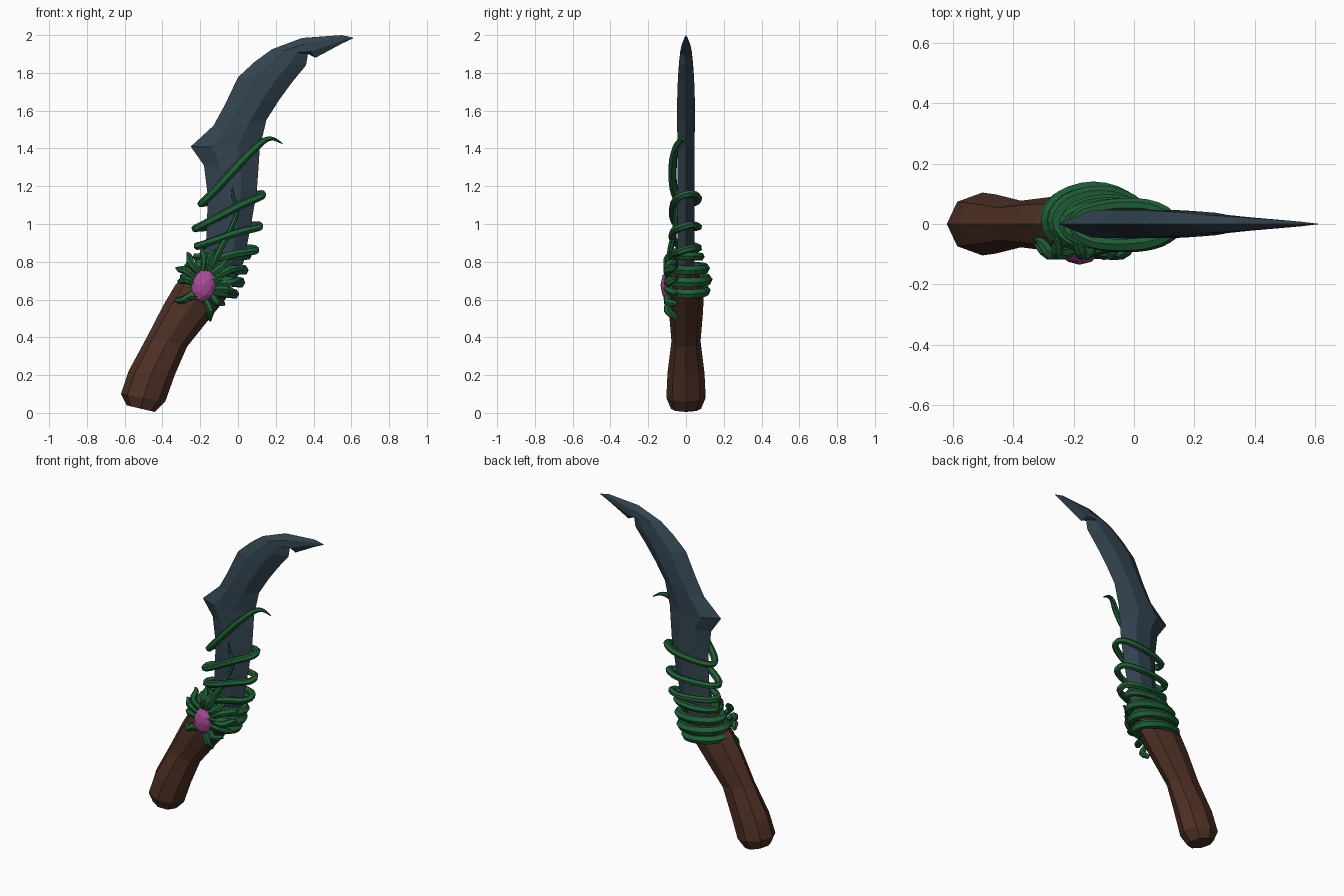
import bpy, bmesh, math
from mathutils import Vector, Matrix

if "Cube" in bpy.data.objects:
    bpy.data.objects.remove(bpy.data.objects["Cube"])


def material(name, rgb):
    m = bpy.data.materials.new(name)
    m.diffuse_color = (*rgb, 1)
    m.use_nodes = True
    m.node_tree.nodes["Principled BSDF"].inputs["Base Color"].default_value = m.diffuse_color
    return m


STEEL = material("dark blue steel", (0.032, 0.056, 0.078))
WOOD = material("dark brown wood", (0.076, 0.029, 0.018))
VINE = material("vine green", (0.015, 0.112, 0.040))
GEM = material("pink gem", (0.40, 0.07, 0.31))


def add_object(name, mesh, mat):
    mesh.materials.clear()
    mesh.materials.append(mat)
    ob = bpy.data.objects.new(name, mesh)
    bpy.context.collection.objects.link(ob)
    return ob


def loft(name, rings, mat):
    """Skin a list of equal rings and cap both ends."""
    bm = bmesh.new()
    vr = [[bm.verts.new(p) for p in ring] for ring in rings]
    n = len(vr[0])
    for a, b in zip(vr, vr[1:]):
        for i in range(n):
            j = (i + 1) % n
            bm.faces.new((a[i], a[j], b[j], b[i]))
    bm.faces.new(vr[0])
    bm.faces.new(vr[-1])
    bmesh.ops.recalc_face_normals(bm, faces=bm.faces)
    me = bpy.data.meshes.new(name)
    bm.to_mesh(me)
    bm.free()
    return add_object(name, me, mat)


def smooth_path(pts, closed=False, steps=3):
    """Catmull-Rom samples through (x, y, z, radius) points."""
    p = [Vector(q) for q in pts]
    n = len(p)
    get = (lambda i: p[i % n]) if closed else (lambda i: p[max(0, min(n - 1, i))])
    out = []
    for i in range(n if closed else n - 1):
        a, b, c, d = get(i - 1), get(i), get(i + 1), get(i + 2)
        for s in range(steps):
            t = s / steps
            out.append(0.5 * (2 * b + (c - a) * t + (2 * a - 5 * b + 4 * c - d) * t * t
                              + (3 * b - a - 3 * c + d) * t ** 3))
    if not closed:
        out.append(p[-1])
    return out


def tube(name, paths, mat, closed=False):
    """Six-sided tubes following the given paths."""
    cu = bpy.data.curves.new(name, 'CURVE')
    cu.dimensions = '3D'
    cu.bevel_depth = 1.0
    cu.bevel_resolution = 1
    cu.use_fill_caps = True
    for pts in paths:
        path = smooth_path(pts, closed)
        sp = cu.splines.new('POLY')
        sp.points.add(len(path) - 1)
        sp.use_cyclic_u = closed
        for pt, q in zip(sp.points, path):
            pt.co = (q[0], q[1], q[2], 1)
            pt.radius = max(q[3], 0.002)
    tmp = bpy.data.objects.new(name + "_curve", cu)
    bpy.context.collection.objects.link(tmp)
    bpy.context.view_layer.update()
    me = bpy.data.meshes.new_from_object(tmp.evaluated_get(bpy.context.evaluated_depsgraph_get()))
    bpy.data.objects.remove(tmp)
    for f in me.polygons:
        f.use_smooth = False
    return add_object(name, me, mat)


# Blade: back-edge point, cutting-edge point, half thickness
blade = [
    (-0.20, 0.68, -0.02, 0.68, 0.045), (-0.175, 0.80, 0.03, 0.80, 0.045),
    (-0.165, 0.98, 0.07, 1.00, 0.045), (-0.16, 1.15, 0.10, 1.18, 0.045),
    (-0.18, 1.31, 0.11, 1.32, 0.045), (-0.25, 1.41, 0.115, 1.40, 0.045),
    (-0.13, 1.52, 0.15, 1.55, 0.047), (-0.07, 1.63, 0.22, 1.66, 0.047),
    (0.00, 1.777, 0.29, 1.755, 0.043), (0.09, 1.86, 0.36, 1.84, 0.037),
    (0.18, 1.925, 0.37, 1.90, 0.030), (0.34, 1.985, 0.41, 1.88, 0.022),
    (0.55, 2.00, 0.55, 1.955, 0.008), (0.608, 1.987, 0.61, 1.983, 0.001)]
profile = [(0, 0), (0.3, -1), (0.68, -1), (1, 0), (0.68, 1), (0.3, 1)]
loft("blade", [[(lx + (rx - lx) * f, t * s, lz + (rz - lz) * f) for f, s in profile]
               for lx, lz, rx, rz, t in blade], STEEL)

# Handle: left point, right point, half depth, eight sides
handle = [
    (-0.59, 0.04, -0.44, 0.005, 0.08), (-0.62, 0.10, -0.385, 0.06, 0.104),
    (-0.58, 0.22, -0.335, 0.20, 0.098), (-0.48, 0.405, -0.27, 0.35, 0.077),
    (-0.395, 0.57, -0.15, 0.50, 0.090), (-0.33, 0.68, -0.06, 0.61, 0.095),
    (-0.23, 0.79, -0.02, 0.73, 0.065)]
rings = []
for lx, lz, rx, rz, d in handle:
    ring = []
    for k in range(8):
        a = math.tau * k / 8
        f = 0.5 + 0.5 * math.cos(a)
        ring.append((lx + (rx - lx) * f, d * math.sin(a), lz + (rz - lz) * f))
    rings.append(ring)
loft("handle", rings, WOOD)

# Collar: stacked vine rings where blade meets handle
collar = []
for lx, lz, rx, rz, d, r in [(-0.29, 0.665, -0.02, 0.63, 0.092, 0.027),
                             (-0.28, 0.72, 0.01, 0.69, 0.100, 0.029),
                             (-0.26, 0.775, 0.03, 0.755, 0.088, 0.027),
                             (-0.22, 0.825, 0.05, 0.83, 0.065, 0.022)]:
    pts = []
    for k in range(8):
        a = math.tau * k / 8
        f = 0.5 + 0.5 * math.cos(a)
        pts.append((lx + (rx - lx) * f, 0.012 + d * math.sin(a), lz + (rz - lz) * f, r))
    collar.append(pts)
tube("vine_collar", collar, VINE, closed=True)

# Climbing vine: each turn runs right to left in front, then back behind
turns = [(0.12, 1.155, -0.215, 0.98), (0.105, 0.99, -0.205, 0.885), (0.085, 0.865, -0.22, 0.79)]
climb = [(0.235, 0.0, 1.425, 0.003), (0.19, -0.01, 1.45, 0.010), (0.145, -0.025, 1.445, 0.016),
         (0.09, -0.055, 1.40, 0.020), (0.01, -0.07, 1.32, 0.023), (-0.11, -0.066, 1.19, 0.022),
         (-0.185, -0.03, 1.115, 0.021)]
px, pz = -0.185, 1.11
for rx, rz, lx, lz in turns:
    climb.append((px, 0.03, pz, 0.020))
    for f in (0.35, 0.75):
        climb.append((px + (rx - px) * f, 0.062, pz + (rz - pz) * f, 0.020))
    climb += [(rx, 0.025, rz + 0.005, 0.020), (rx, -0.03, rz - 0.01, 0.020)]
    for f in (0.3, 0.7):
        climb.append((rx + (lx - rx) * f, -0.067, rz + (lz - rz) * f, 0.021))
    climb.append((lx, -0.03, lz, 0.021))
    px, pz = lx, lz
tube("climbing_vine", [climb], VINE)

# Thin tendril rising from the gem up the blade face
tube("thin_tendril", [[(-0.14, -0.09, 0.77, 0.02), (-0.09, -0.08, 0.875, 0.017),
                       (-0.04, -0.06, 0.97, 0.014), (0.0, -0.052, 1.08, 0.011),
                       (-0.025, -0.05, 1.14, 0.009), (-0.03, -0.05, 1.20, 0.002)]], VINE)

# Gem and the tendrils that radiate around it
gx, gz, tilt = -0.18, 0.675, math.radians(14)
bm = bmesh.new()
bmesh.ops.create_icosphere(bm, subdivisions=2, radius=1)
bm.transform(Matrix.Translation((gx, -0.083, gz)) @ Matrix.Rotation(tilt, 4, 'Y')
             @ Matrix.Diagonal((0.068, 0.052, 0.092, 1)))
me = bpy.data.meshes.new("gem")
bm.to_mesh(me)
bm.free()
add_object("gem", me, GEM)

ends = [(-0.33, 0.77), (-0.27, 0.85), (-0.19, 0.875), (-0.12, 0.865), (-0.04, 0.83), (0.04, 0.78),
        (0.03, 0.71), (0.0, 0.63), (-0.07, 0.57), (-0.145, 0.485), (-0.25, 0.60),
        (-0.345, 0.585), (-0.32, 0.70)]
petals = []
for k, (ex, ez) in enumerate(ends):
    d = Vector((ex - gx, 0, ez - gz))
    u = d.normalized()
    start = Vector((gx + u.x * 0.062, -0.09, gz + u.z * 0.08))
    end = Vector((ex, -0.05, ez))
    side = Vector((-u.z, 0, u.x)) * (0.012 if k % 2 else -0.012)
    mid = start.lerp(end, 0.5) + side + Vector((0, -0.028, 0))
    petals.append([(*start, 0.017), (*mid, 0.021), (*start.lerp(end, 0.8), 0.016), (*end, 0.004)])
tube("gem_tendrils", petals, VINE)
